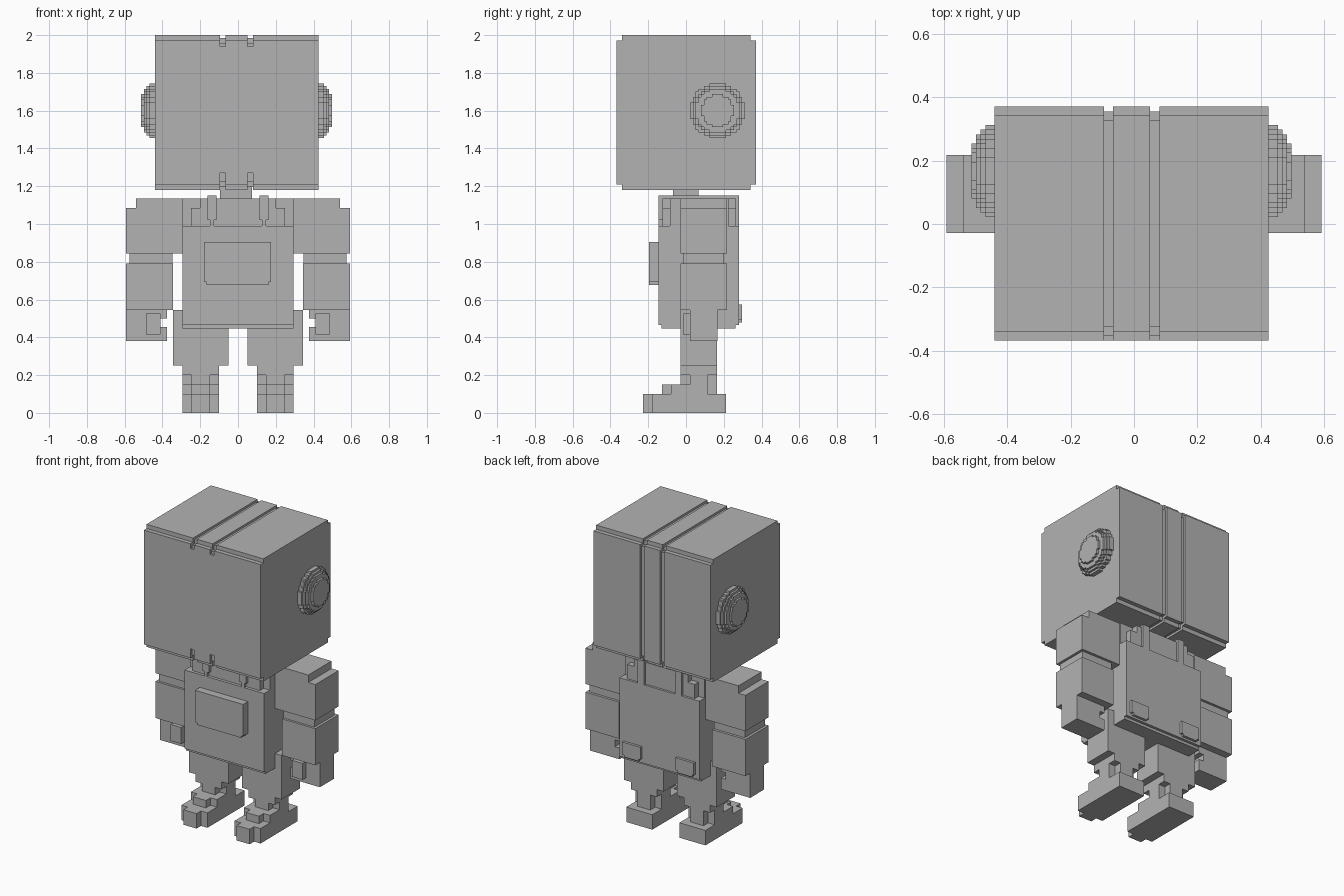
import bpy
import bmesh
import math

if "Cube" in bpy.data.objects:
    bpy.data.objects.remove(bpy.data.objects["Cube"], do_unlink=True)

# Single flat colour
grey = bpy.data.materials.new("plain_grey")
grey.use_nodes = True
shade = (0.45, 0.45, 0.45, 1)
grey.diffuse_color = shade
grey.node_tree.nodes["Principled BSDF"].inputs["Base Color"].default_value = shade


def add_prism(bm, outline, x0, x1):
    """Extrude a (y, z) outline between two x positions."""
    near = [bm.verts.new((x0, y, z)) for y, z in outline]
    far = [bm.verts.new((x1, y, z)) for y, z in outline]
    bm.faces.new(near)
    bm.faces.new(far[::-1])
    for i in range(len(outline)):
        j = (i + 1) % len(outline)
        bm.faces.new((near[j], near[i], far[i], far[j]))


def rectangle(y0, y1, z0, z1):
    return [(y0, z0), (y1, z0), (y1, z1), (y0, z1)]


def finish(bm, name):
    bmesh.ops.recalc_face_normals(bm, faces=bm.faces)
    mesh = bpy.data.meshes.new(name)
    bm.to_mesh(mesh)
    bm.free()
    mesh.materials.append(grey)
    part = bpy.data.objects.new(name, mesh)
    bpy.context.collection.objects.link(part)
    return part


def blocks(name, boxes, side=1):
    """One object from boxes given as x, y and z ranges; side -1 mirrors it."""
    bm = bmesh.new()
    for (x0, x1), ys, zs in boxes:
        add_prism(bm, rectangle(*ys, *zs), side * x0, side * x1)
    return finish(bm, name)


def paired(name, boxes):
    for label, side in (("left", 1), ("right", -1)):
        blocks(label + "_" + name, boxes, side)


# Head: stepped profile, with shallower slabs forming the two grooves
def stepped(front, back, low, high, step=0.028):
    return [(front, low + step), (front + step, low + step), (front + step, low),
            (back - step, low), (back - step, low + step), (back, low + step),
            (back, high - step), (back - step, high - step), (back - step, high),
            (front + step, high), (front + step, high - step), (front, high - step)]


head_right, head_left = -0.44, 0.425
head_front, head_back, head_low, head_high = -0.367, 0.37, 1.18, 2.0
grooves = [(-0.095, -0.067), (0.05, 0.08)]
depth = 0.015
bm = bmesh.new()
x = head_right
for start, end in grooves + [(head_left, None)]:
    add_prism(bm, stepped(head_front, head_back, head_low, head_high), x, start)
    if end is not None:
        add_prism(bm, stepped(head_front + depth, head_back - depth,
                              head_low + depth, head_high - depth), start, end)
        # The face panel interrupts the groove at the front
        add_prism(bm, rectangle(head_front, head_front + depth, 1.27, 1.94), start, end)
        x = end
finish(bm, "head")


# Ears: stacked stepped discs
def stepped_disc(radius, cell, cy, cz):
    n = round(radius / cell)
    right = []
    for j in range(-n, n):
        half = round(math.sqrt(n * n - (j + 0.5) ** 2)) * cell
        for point in ((half, j * cell), (half, (j + 1) * cell)):
            if point not in right:
                right.append(point)
    loop = right + [(-y, z) for y, z in reversed(right)]
    return [(cy + y, cz + z) for y, z in loop]


cell = 0.0145
for name, base, side in (("left_ear", head_left, 1), ("right_ear", head_right, -1)):
    bm = bmesh.new()
    for layer, cells in enumerate((10, 9.6, 9, 8, 6)):
        outline = stepped_disc(cells * cell, cell, 0.167, 1.6)
        start = base + side * layer * cell
        add_prism(bm, outline, start, start + side * cell)
    finish(bm, name)

# Neck and torso
blocks("neck", [((-0.095, 0.075), (-0.07, 0.065), (1.1, 1.21))])
blocks("chest", [
    ((-0.295, 0.295), (-0.085, 0.225), (0.97, 1.135)),
    ((-0.25, 0.25), (-0.125, 0.265), (0.97, 1.085)),
    ((-0.2, 0.2), (-0.125, 0.265), (1.08, 1.135)),
])
blocks("overall_body", [
    ((-0.295, 0.295), (-0.145, 0.28), (0.465, 0.99)),
    ((-0.295, 0.295), (-0.13, 0.262), (0.447, 0.47)),
])
blocks("front_pocket", [
    ((-0.18, 0.175), (-0.197, -0.14), (0.692, 0.905)),
    ((-0.166, 0.161), (-0.197, -0.14), (0.678, 0.7)),
])
paired("strap", [
    ((0.113, 0.162), (-0.145, 0.28), (1.13, 1.15)),
    ((0.113, 0.162), (-0.145, -0.12), (1.02, 1.14)),
    ((0.127, 0.148), (-0.145, -0.12), (0.98, 1.03)),
    ((0.113, 0.162), (0.26, 0.28), (0.98, 1.14)),
])
paired("back_pocket", [
    ((0.13, 0.265), (0.27, 0.297), (0.492, 0.575)),
    ((0.144, 0.251), (0.27, 0.297), (0.478, 0.5)),
])

# Arms
arm_y = (-0.028, 0.217)
paired("upper_arm", [
    ((0.29, 0.592), arm_y, (0.845, 1.085)),
    ((0.29, 0.54), arm_y, (1.08, 1.135)),
])
paired("elbow", [((0.347, 0.575), (-0.013, 0.2), (0.78, 0.85))])
paired("forearm", [((0.345, 0.592), arm_y, (0.545, 0.79))])
palm_y = (0.02, 0.167)
paired("hand", [
    ((0.41, 0.592), palm_y, (0.38, 0.55)),
    ((0.375, 0.415), palm_y, (0.5, 0.55)),
    ((0.375, 0.415), palm_y, (0.38, 0.455)),
])
paired("thumb", [((0.41, 0.488), (-0.015, 0.03), (0.415, 0.525))])

# Legs and feet
leg_y = (-0.03, 0.165)
paired("leg", [
    ((0.05, 0.343), leg_y, (0.25, 0.545)),
    ((0.1, 0.293), leg_y, (0.2, 0.255)),
])
wide, narrow = (0.1, 0.293), (0.148, 0.245)
paired("foot", [
    (wide, (0.02, 0.115), (0.09, 0.21)),
    (narrow, leg_y, (0.09, 0.21)),
    (wide, (-0.08, 0.115), (0.09, 0.15)),
    (narrow, (-0.128, 0.1), (0.09, 0.15)),
    (wide, (-0.18, 0.213), (0, 0.1)),
    (narrow, (-0.227, 0), (0, 0.1)),
])
